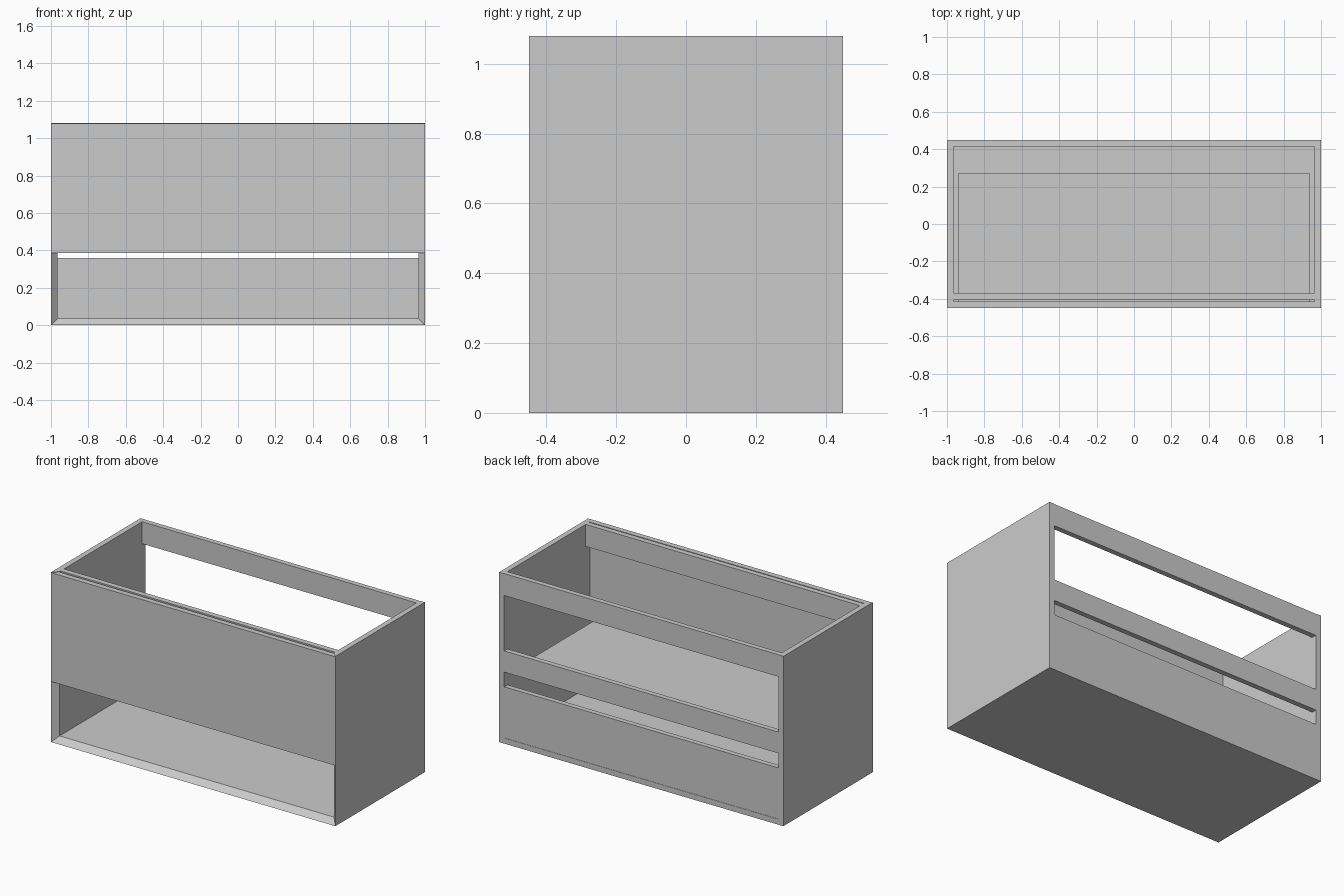
import bpy, bmesh

if "Cube" in bpy.data.objects:
    bpy.data.objects.remove(bpy.data.objects["Cube"])

T = 0.035            # board thickness
W, D, H = 1.0, 0.45, 1.08   # half width, half depth, height


def mesh_object(name, corners):
    """Six-sided board from 8 corners: outer loop of 4, then matching inner loop."""
    bm = bmesh.new()
    v = [bm.verts.new(c) for c in corners]
    bm.faces.new(v[:4])
    bm.faces.new(v[:3:-1])
    for i in range(4):
        j = (i + 1) % 4
        bm.faces.new((v[i], v[i + 4], v[j + 4], v[j]))
    bmesh.ops.recalc_face_normals(bm, faces=bm.faces)
    me = bpy.data.meshes.new(name)
    bm.to_mesh(me)
    bm.free()
    ob = bpy.data.objects.new(name, me)
    bpy.context.collection.objects.link(ob)
    return ob


def rect(a0, a1, b0, b1):
    return [(a0, b0), (a1, b0), (a1, b1), (a0, b1)]


def board(name, x0, x1, y0, y1, z0, z1):
    r = rect(x0, x1, y0, y1)
    return mesh_object(name, [(x, y, z0) for x, y in r] + [(x, y, z1) for x, y in r])


# Side panels, mitred along the front and bottom edges
for s, side in ((-1, "left"), (1, "right")):
    mesh_object(side + "_side_panel",
                [(s * W, y, z) for y, z in rect(-D, D, 0, H)] +
                [(s * (W - T), y, z) for y, z in rect(-D + T, D, T, H)])

# Bottom panel, mitred to the sides and chamfered at the front
mesh_object("bottom_panel",
            [(x, y, 0) for x, y in rect(-W, W, -D, D)] +
            [(x, y, T) for x, y in rect(-W + T, W - T, -D + T, D)])

# Drawer front, mitred into the side panels
mesh_object("drawer_front",
            [(x, -D, z) for x, z in rect(-W, W, 0.385, H - 0.003)] +
            [(x, -D + T, z) for x, z in rect(-W + T, W - T, 0.385, H - 0.003)])

# Drawer base behind the front
board("drawer_base", -0.94, 0.94, -D + T, 0.27, 0.42, 0.455)

# Cross rails and lower back panel between the sides
xi = W - T
board("front_top_rail", -xi, xi, -0.405, -0.37, 0.94, H)
for name, z0, z1 in (("back_top_rail", 0.94, H),
                     ("back_middle_rail", 0.453, 0.588),
                     ("lower_back_panel", T, 0.36)):
    board(name, -xi, xi, D - T, D - 0.002, z0, z1)
